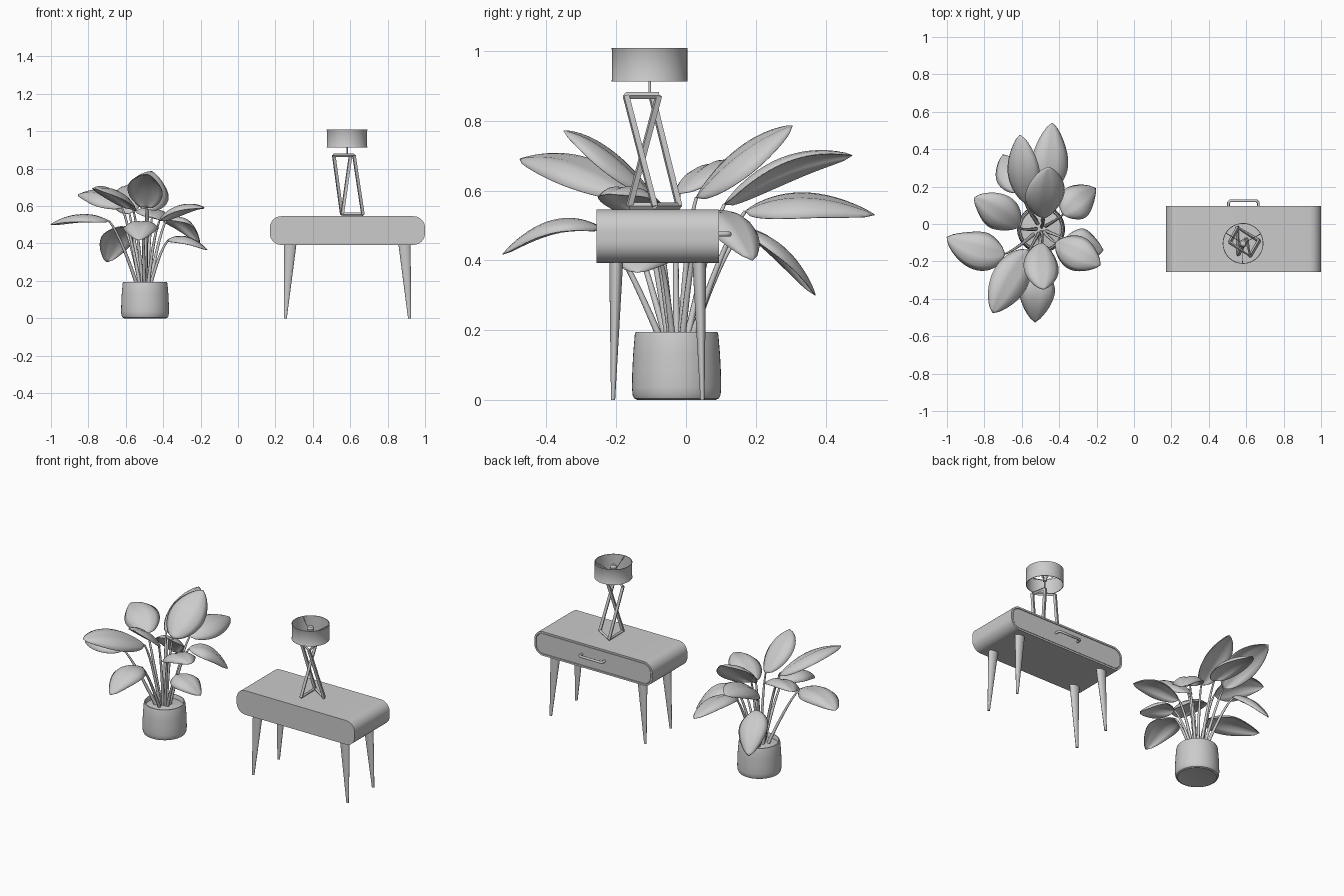
import bpy, bmesh, math
from mathutils import Vector as V, Matrix

if "Cube" in bpy.data.objects:
    bpy.data.objects.remove(bpy.data.objects["Cube"])


def finish(name, bm, angle=35):
    bmesh.ops.recalc_face_normals(bm, faces=bm.faces)
    me = bpy.data.meshes.new(name)
    bm.to_mesh(me)
    bm.free()
    ob = bpy.data.objects.new(name, me)
    bpy.context.collection.objects.link(ob)
    bpy.ops.object.select_all(action='DESELECT')
    ob.select_set(True)
    bpy.context.view_layer.objects.active = ob
    bpy.ops.object.shade_smooth_by_angle(angle=math.radians(angle))
    return ob


def lathe(name, profile, cx, cy, n=48):
    """Revolve (radius, z) points about a vertical axis."""
    bm = bmesh.new()
    vs = [bm.verts.new((cx + r, cy, z)) for r, z in profile]
    es = [bm.edges.new(p) for p in zip(vs, vs[1:])]
    bmesh.ops.spin(bm, geom=vs + es, cent=(cx, cy, 0), axis=(0, 0, 1),
                   angle=math.tau, steps=n, use_duplicate=False)
    bmesh.ops.remove_doubles(bm, verts=bm.verts, dist=1e-5)
    return finish(name, bm)


def tube(name, pts, r, taper=1.0, res=2):
    cu = bpy.data.curves.new(name, 'CURVE')
    cu.dimensions = '3D'
    cu.bevel_depth = r
    cu.bevel_resolution = res
    cu.use_fill_caps = True
    sp = cu.splines.new('POLY')
    sp.points.add(len(pts) - 1)
    for i, p in enumerate(pts):
        sp.points[i].co = (*p, 1)
        sp.points[i].radius = 1 + (taper - 1) * i / (len(pts) - 1)
    sp.use_smooth = res > 0
    ob = bpy.data.objects.new(name, cu)
    bpy.context.collection.objects.link(ob)
    return ob


def bez(a, b, c, t):
    return a * (1 - t) ** 2 + b * 2 * t * (1 - t) + c * t * t


# --- Table body: rounded rectangle extruded in y, drawer front on the back
TX, TY = 0.585, -0.081
bm = bmesh.new()
hw, hh, rad = 0.415, 0.0765, 0.062
ring = []
for k, (sx, sz) in enumerate([(1, 1), (-1, 1), (-1, -1), (1, -1)]):
    for i in range(11):
        a = math.pi / 2 * (k + i / 10)
        ring.append(bm.verts.new((TX + sx * (hw - rad) + rad * math.cos(a), -0.257,
                                  0.469 + sz * (hh - rad) + rad * math.sin(a))))
front = bm.faces.new(ring)
ext = bmesh.ops.extrude_face_region(bm, geom=[front], use_keep_orig=True)
bmesh.ops.translate(bm, vec=(0, 0.352, 0), verts=[g for g in ext['geom'] if isinstance(g, bmesh.types.BMVert)])
back = [g for g in ext['geom'] if isinstance(g, bmesh.types.BMFace)][0]
bmesh.ops.recalc_face_normals(bm, faces=bm.faces)
for width, depth in ((0.011, 0), (0.0005, -0.008), (0.002, 0), (0.0005, 0.007)):
    bmesh.ops.inset_region(bm, faces=[back], thickness=width, use_even_offset=True)
    bmesh.ops.translate(bm, vec=(0, depth, 0), verts=back.verts)
finish("table_body", bm)

# --- Drawer handle
tube("drawer_handle", [(0.505, 0.085, 0.475), (0.505, 0.115, 0.475), (0.515, 0.124, 0.475),
                       (0.655, 0.124, 0.475), (0.665, 0.115, 0.475), (0.665, 0.085, 0.475)], 0.0075)

# --- Tapered splayed legs
for sx in (-1, 1):
    for sy in (-1, 1):
        bm = bmesh.new()
        rings = []
        for cx, cy, rx, ry, z in ((0.332, 0.128, 0.008, 0.006, 0), (0.305, 0.119, 0.033, 0.02, 0.40)):
            rings.append([bm.verts.new((TX + sx * cx + rx * math.cos(math.tau * i / 24),
                                        TY + sy * cy + ry * math.sin(math.tau * i / 24), z)) for i in range(24)])
        for i in range(24):
            j = (i + 1) % 24
            bm.faces.new((rings[0][i], rings[0][j], rings[1][j], rings[1][i]))
        for r in rings:
            bm.faces.new(r)
        finish("table_leg", bm)

# --- Lamp stand: three crossing struts joined by bars at both ends
LX, LY = 0.583, -0.104
tops = [(0.512, -0.098, 0.872), (0.602, -0.078, 0.872), (0.62, -0.172, 0.872)]
feet = [(0.555, -0.02, 0.555), (0.557, -0.162, 0.555), (0.668, -0.09, 0.555)]
for t, f in zip(tops, feet):
    tube("lamp_strut", [t, f], 0.011, res=0)
tube("lamp_top_bars", [tops[0], tops[2], tops[1]], 0.01, res=0)
tube("lamp_foot_bars", [feet[2], feet[0], feet[1]], 0.01, res=0)
tube("lamp_rod", [(LX, LY, 0.868), (LX, LY, 0.945)], 0.004)

# --- Lamp shade, bulb and spokes
R = 0.109
lathe("lamp_shade", [(R - 0.001, 0.914), (R, 0.912), (R, 0.916), (R - 0.001, 0.918), (R - 0.001, 1.003),
                     (R, 1.005), (R, 1.009), (R - 0.004, 1.009), (R - 0.004, 0.912), (R, 0.912)], LX, LY)
lathe("lamp_bulb", [(0, 0.935), (0.011, 0.937), (0.012, 0.955), (0.02, 0.968), (0.021, 0.978),
                    (0.014, 0.99), (0, 0.995)], LX, LY, 24)
for k in range(3):
    a = math.tau * k / 3 + 0.5
    tube("shade_spoke", [(LX, LY, 0.94), (LX + 0.106 * math.cos(a), LY + 0.106 * math.sin(a), 1.003)], 0.002)

# --- Plant pot and soil
PX, PY = -0.497, -0.027
lathe("plant_pot", [(0, 0.004), (0.1, 0.003), (0.112, 0), (0.121, 0.004), (0.126, 0.014), (0.128, 0.035),
                    (0.127, 0.08), (0.1245, 0.13), (0.12, 0.185),
                    (0.117, 0.194), (0.111, 0.195), (0.108, 0.19), (0.109, 0.15)], PX, PY)
lathe("soil", [(0, 0.182), (0.05, 0.178), (0.109, 0.168)], PX, PY)

# --- Leaves: base, middle and tip of the midrib, half width, roll in degrees
leaves = [
    ((-.46, .17, .54), (-.44, .34, .58), (-.436, .54, .53), .098, 15),
    ((-.58, .11, .56), (-.60, .28, .68), (-.61, .476, .70), .088, -20),
    ((-.48, .03, .58), (-.465, .16, .71), (-.46, .305, .785), .105, 18),
    ((-.61, .17, .49), (-.655, .28, .43), (-.70, .37, .30), .085, 12),
    ((-.38, .05, .53), (-.29, .13, .52), (-.205, .19, .40), .09, 0),
    ((-.37, -.08, .42), (-.27, -.12, .43), (-.165, -.14, .365), .088, 0),
    ((-.42, -.10, .52), (-.30, -.16, .60), (-.18, -.22, .59), .09, 0),
    ((-.49, -.10, .59), (-.49, -.23, .715), (-.484, -.35, .77), .092, -12),
    ((-.56, -.14, .58), (-.66, -.31, .68), (-.755, -.475, .69), .10, -15),
    ((-.51, -.24, .49), (-.52, -.38, .51), (-.53, -.525, .417), .092, 0),
    ((-.69, -.16, .52), (-.84, -.14, .55), (-1.0, -.07, .50), .10, 0),
    ((-.62, -.02, .59), (-.73, .06, .67), (-.855, .14, .66), .098, -15),
]
NT, NU = 20, 8
for base, mid, tip, half, roll in leaves:
    base, mid, tip = V(base), V(mid), V(tip)
    ctrl = mid * 2 - (base + tip) / 2
    bm = bmesh.new()
    grid = []
    for i in range(NT + 1):
        t = i / NT
        p = bez(base, ctrl, tip, t)
        tan = ((ctrl - base) * (1 - t) + (tip - ctrl) * t).normalized()
        side = tan.cross(V((0, 0, 1))).normalized()
        side = Matrix.Rotation(math.radians(roll), 3, tan) @ side
        nor = side.cross(tan)
        w = half * max(0.012, 1.03 * math.sin(math.pi * t ** 0.9) ** 0.65)
        row = []
        for j in range(NU + 1):
            u = 2 * j / NU - 1
            row.append(bm.verts.new(p + side * (u * w) + nor * (w * (0.35 * abs(u) - 0.7 * u * u))
                                    - tan * (0.15 * w * abs(u) * (1 - t))))
        grid.append(row)
    for i in range(NT):
        for j in range(NU):
            bm.faces.new((grid[i][j], grid[i][j + 1], grid[i + 1][j + 1], grid[i + 1][j]))
    leaf = finish("leaf", bm, 80)
    m = leaf.modifiers.new("thickness", 'SOLIDIFY')
    m.thickness = 0.003
    m.offset = 0

    # stem rises from the soil and flows into the leaf
    out = V((base.x - PX, base.y - PY, 0))
    root = V((PX, PY, 0.165)) + out * 0.2
    bend = base - (ctrl - base).normalized() * 0.06
    bend = (bend + root.lerp(base, 0.6)) / 2 + V((0, 0, 0.02))
    tube("leaf_stem", [bez(root, bend, base, i / 12) for i in range(13)], 0.01, taper=0.5)
